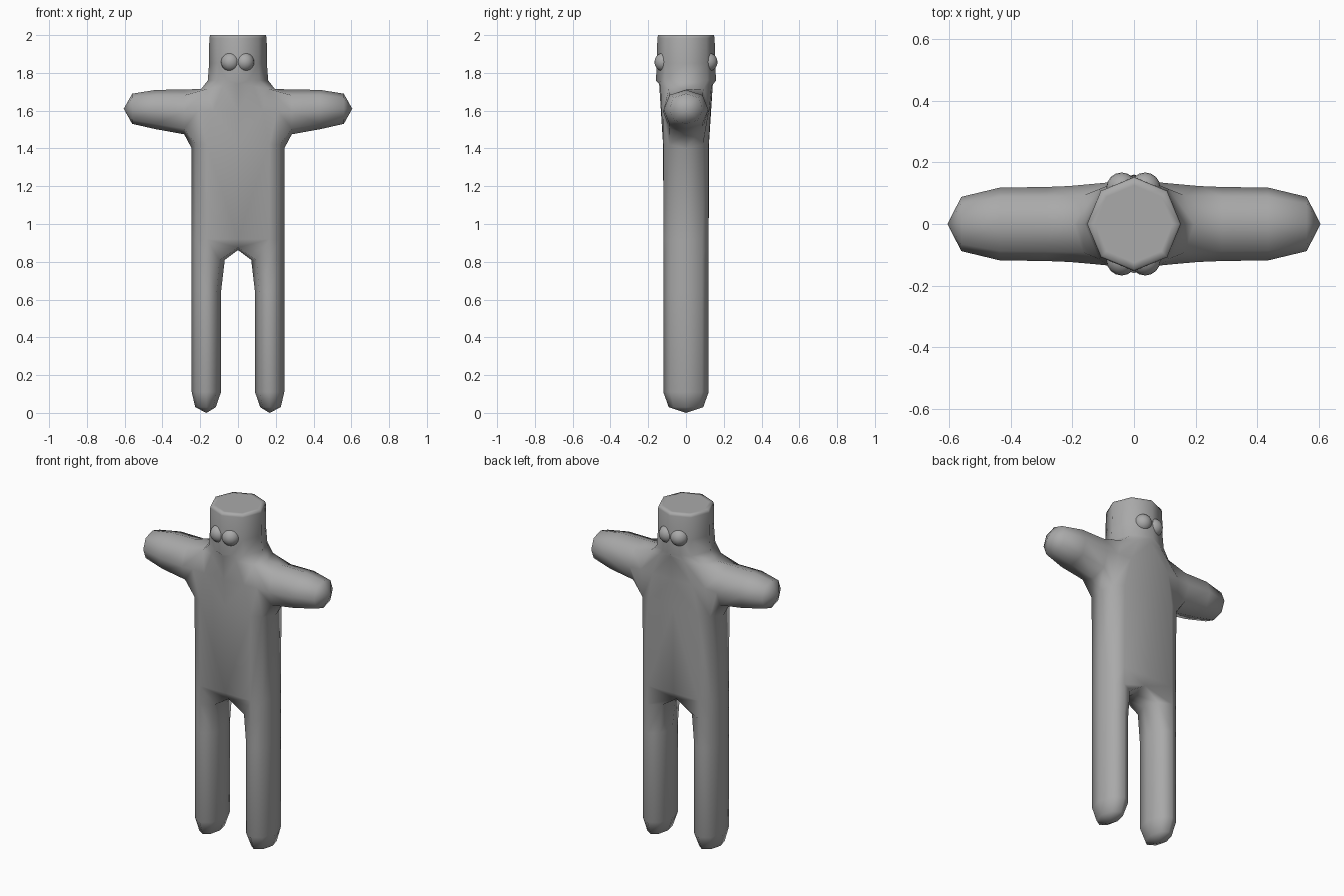
import bpy, bmesh, math

if "Cube" in bpy.data.objects:
    bpy.data.objects.remove(bpy.data.objects["Cube"])

grey = bpy.data.materials.new("grey")
grey.diffuse_color = (0.4, 0.4, 0.4, 1)
grey.use_nodes = True
grey.node_tree.nodes["Principled BSDF"].inputs["Base Color"].default_value = grey.diffuse_color

bm = bmesh.new()


def ring(points):
    return [bm.verts.new(p) for p in points]


def bridge(a, b, closed=True):
    n = len(a)
    for i in range(n if closed else n - 1):
        j = (i + 1) % n
        bm.faces.new((a[i], a[j], b[j], b[i]))


def fan(loop, tip):
    t = bm.verts.new(tip)
    for i in range(len(loop)):
        bm.faces.new((loop[i], loop[(i + 1) % len(loop)], t))


# Leg: eight-sided tube; loop order is front, outer, back, inner
def leg_ring(z, r=1.0, inner=0.088):
    pts = []
    for k in range(8):
        a = math.radians(-90 + 45 * k)
        x, y = 0.078 * r * math.cos(a), 0.12 * r * math.sin(a)
        if x < -0.01:
            x *= (0.165 - inner) / 0.078
        pts.append((0.167 + x, y, z))
    return ring(pts)


legs = [leg_ring(0.03, 0.76, 0.1), leg_ring(0.11), leg_ring(0.64), leg_ring(0.81, 1, 0.068)]
fan(legs[0], (0.167, 0, 0))
for a, b in zip(legs, legs[1:]):
    bridge(a, b)


# Torso: half loops of seven columns, front centre round to back centre
def half_ring(z, front, mid, corner, side, zs=None):
    """Each argument is (x, y); zs gives separate heights per column."""
    h = zs or (z, z, z, z)
    f = [(0, -front, h[0]), (mid[0], -mid[1], h[1]), (corner[0], -corner[1], h[2])]
    b = [(x, -y, k) for x, y, k in reversed(f)]
    return ring(f + [(side, 0, h[3])] + b)


hip = half_ring(0.92, 0.118, (0.167, 0.12), (0.222, 0.085), 0.245)
top_leg = legs[-1]
bridge(top_leg[:5], hip[1:6], closed=False)
crotch = ring([(0, 0.09, 0.875), (0, 0, 0.862), (0, -0.09, 0.875)])
bm.faces.new((top_leg[4], top_leg[5], crotch[0], hip[5]))
bm.faces.new((hip[5], crotch[0], hip[6]))
bridge(top_leg[5:8], crotch, closed=False)
bm.faces.new((top_leg[7], top_leg[0], hip[1], crotch[2]))
bm.faces.new((hip[1], hip[0], crotch[2]))

chest = half_ring(1.4, 0.122, (0.165, 0.12), (0.222, 0.09), 0.245,
                  (1.43, 1.42, 1.42, 1.4))
middle = half_ring(1.6, 0.133, (0.13, 0.13), (0.21, 0.123), 0.21)
collar = half_ring(1.73, 0.142, (0.08, 0.135), (0.165, 0.092), 0.195,
                   (1.74, 1.73, 1.715, 1.715))
bridge(hip, chest, closed=False)
for a, b in ((chest, middle), (middle, collar)):
    bridge(a[:3], b[:3], closed=False)
    bridge(a[4:], b[4:], closed=False)
hole = [chest[2], chest[3], chest[4], middle[4], collar[4], collar[3], collar[2], middle[2]]
bm.verts.remove(middle[3])


# Arm: grows out of the shoulder opening
def arm_ring(x, low, high, y):
    m, d = (low + high) / 2, (high - low) / 2
    c = 0.74
    side = [(-y * c, m - d * c), (0, low), (y * c, m - d * c), (y, m),
            (y * c, m + d * c), (0, high), (-y * c, m + d * c), (-y, m)]
    return ring([(x, p, q) for p, q in side])


arm = [hole, arm_ring(0.285, 1.475, 1.712, 0.12), arm_ring(0.435, 1.502, 1.71, 0.118),
       arm_ring(0.56, 1.53, 1.69, 0.088)]
for a, b in zip(arm, arm[1:]):
    bridge(a, b)
fan(arm[-1], (0.605, 0, 1.61))


# Head: straight eight-sided column with a flat top
def head_ring(z, r):
    d = r * math.sqrt(0.5)
    return half_ring(z, r, (d / 2, (r + d) / 2), (d, d), r)


head = [collar, head_ring(1.76, 0.16), head_ring(1.85, 0.153),
        head_ring(1.985, 0.152), head_ring(2.0, 0.147), head_ring(2.0, 0.125)]
for a, b in zip(head, head[1:]):
    bridge(a, b, closed=False)
bm.faces.new(head[-1])

bmesh.ops.recalc_face_normals(bm, faces=bm.faces)
# The half is open on x = 0, so make sure the top faces outward
bm.normal_update()
if max(bm.faces, key=lambda f: f.calc_center_median().z).normal.z < 0:
    bmesh.ops.reverse_faces(bm, faces=bm.faces)
for f in bm.faces:
    f.smooth = True
mesh = bpy.data.meshes.new("body")
bm.to_mesh(mesh)
bm.free()
mesh.materials.append(grey)
body = bpy.data.objects.new("body", mesh)
bpy.context.collection.objects.link(body)
mirror = body.modifiers.new("mirror", 'MIRROR')
mirror.use_clip = True
mirror.merge_threshold = 0.001

# Round eyes, a pair on the front and a pair on the back of the head
for side, name in ((-1, "front"), (1, "back")):
    for x, label in ((-0.04, "left"), (0.036, "right")):
        bpy.ops.mesh.primitive_uv_sphere_add(segments=16, ring_count=10, radius=0.05,
                                             location=(x, side * 0.117, 1.857))
        eye = bpy.context.object
        eye.name = f"{name}_{label}_eye"
        eye.data.materials.append(grey)
        bpy.ops.object.shade_smooth()
